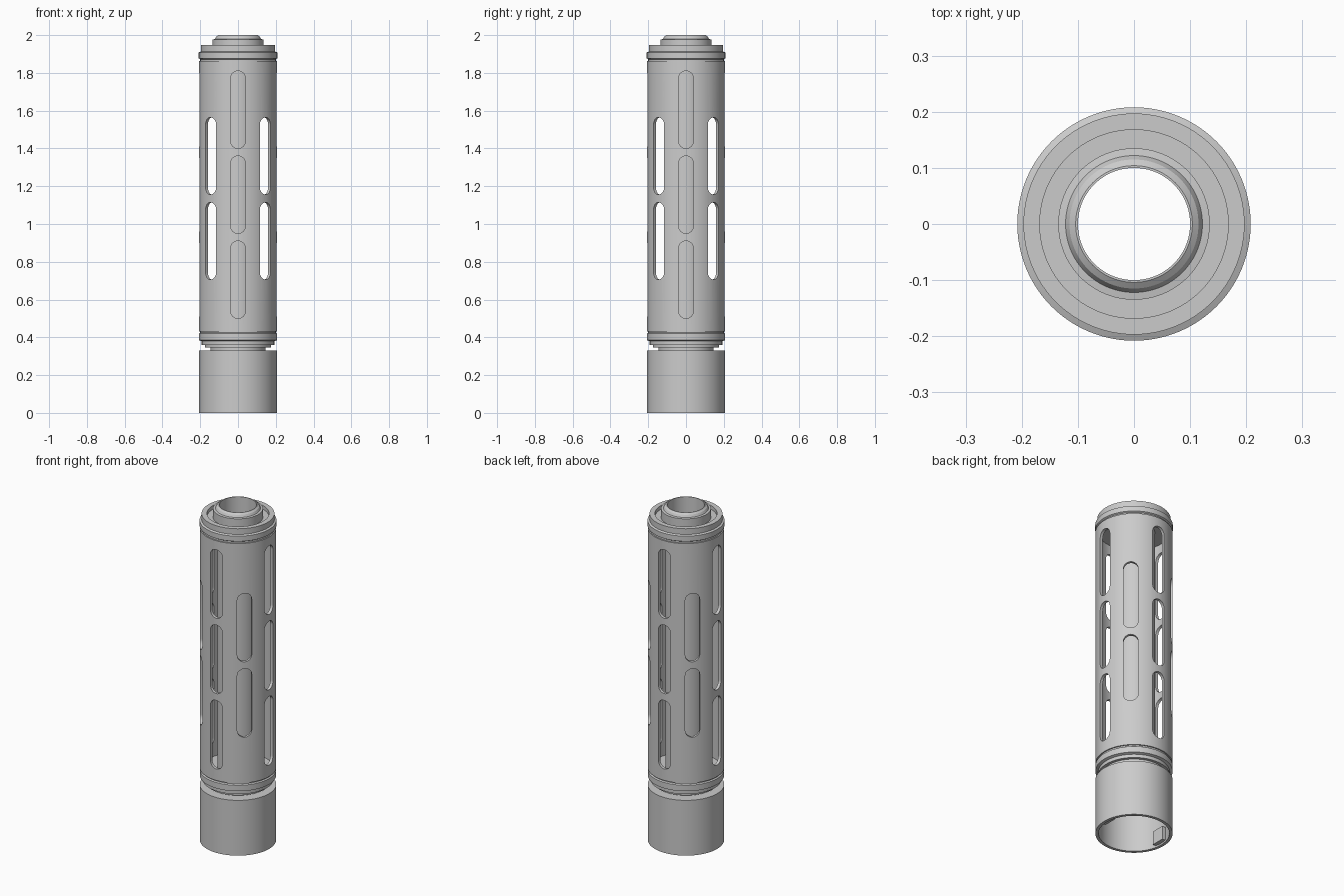
import bpy, bmesh
from math import pi, cos, sin, radians
from mathutils import Matrix

SEGMENTS = 96
if "Cube" in bpy.data.objects:
    bpy.data.objects.remove(bpy.data.objects["Cube"], do_unlink=True)

metal = bpy.data.materials.new("grey metal")
metal.use_nodes = True
grey = (0.6, 0.6, 0.6, 1)
metal.diffuse_color = grey
metal.node_tree.nodes["Principled BSDF"].inputs["Base Color"].default_value = grey


def make_object(name, bm):
    bmesh.ops.recalc_face_normals(bm, faces=bm.faces)
    mesh = bpy.data.meshes.new(name)
    bm.to_mesh(mesh)
    bm.free()
    mesh.materials.append(metal)
    obj = bpy.data.objects.new(name, mesh)
    bpy.context.collection.objects.link(obj)
    return obj


def activate(obj):
    bpy.ops.object.select_all(action="DESELECT")
    obj.select_set(True)
    bpy.context.view_layer.objects.active = obj


def smooth(obj):
    activate(obj)
    bpy.ops.object.shade_smooth_by_angle(angle=radians(25))


def lathe(name, profile):
    """Turn a closed (radius, height) outline around z."""
    bm = bmesh.new()
    rings = []
    for i in range(SEGMENTS):
        a = 2 * pi * i / SEGMENTS
        rings.append([bm.verts.new((r * cos(a), r * sin(a), z)) for r, z in profile])
    n = len(profile)
    for i in range(SEGMENTS):
        here, there = rings[i], rings[(i + 1) % SEGMENTS]
        for j in range(n):
            k = (j + 1) % n
            bm.faces.new((here[j], there[j], there[k], here[k]))
    return make_object(name, bm)


def add_slot(bm, angle, z, half_width=0.04, half_height=0.205):
    """Round-ended prism pointing outward, used to cut one slot."""
    turn = Matrix.Rotation(angle, 4, "Z")
    straight = half_height - half_width
    outline = []
    for i in range(26):
        end = 1 if i < 13 else -1
        a = pi * (i if i < 13 else i - 1) / 12
        outline.append((half_width * cos(a), z + end * straight + half_width * sin(a)))
    inner = [bm.verts.new(turn @ Matrix.Translation((0.15, y, h)).translation)
             for y, h in outline]
    outer = [bm.verts.new(turn @ Matrix.Translation((0.25, y, h)).translation)
             for y, h in outline]
    bm.faces.new(inner)
    bm.faces.new(outer)
    for i in range(len(outline)):
        k = (i + 1) % len(outline)
        bm.faces.new((inner[i], inner[k], outer[k], outer[i]))


# Hollow cup at the bottom
base = lathe("base_cup", [(0.19, 0), (0.207, 0), (0.207, 0.33), (0.10, 0.33),
                          (0.10, 0.30), (0.19, 0.30)])

# Stepped collar between cup and sleeve
collar = lathe("lower_collar", [
    (0.10, 0.33), (0.145, 0.33), (0.145, 0.345), (0.175, 0.345), (0.175, 0.36),
    (0.192, 0.36), (0.192, 0.38), (0.207, 0.385), (0.207, 0.42), (0.20, 0.425),
    (0.20, 0.432), (0.10, 0.432)])

# Slotted outer sleeve
sleeve = lathe("slotted_sleeve", [(0.19, 0.432), (0.207, 0.432),
                                  (0.207, 1.863), (0.19, 1.863)])
bm = bmesh.new()
for side in range(8):
    heights = (0.705, 1.155, 1.605) if side % 2 == 0 else (0.91, 1.36)
    for z in heights:
        add_slot(bm, side * pi / 4, z)
cutter = make_object("slot_cutter", bm)
cutter.hide_render = True
cut = sleeve.modifiers.new("slots", "BOOLEAN")
cut.operation = "DIFFERENCE"
cut.solver = "EXACT"
cut.object = cutter
activate(sleeve)
bpy.ops.object.modifier_apply(modifier=cut.name)
bpy.data.objects.remove(cutter, do_unlink=True)

# Thin tube running through the middle
tube = lathe("inner_tube", [(0.10, 0.432), (0.112, 0.432), (0.112, 1.863), (0.10, 1.863)])

# Top cap with rim, recess and stepped nozzle
cap = lathe("top_cap", [
    (0.10, 1.863), (0.20, 1.863), (0.20, 1.872), (0.208, 1.877), (0.208, 1.908),
    (0.197, 1.913), (0.197, 1.947), (0.168, 1.947), (0.168, 1.925), (0.135, 1.925),
    (0.135, 1.977), (0.122, 1.979), (0.115, 1.992), (0.104, 2.0), (0.10, 2.0)])

for part in (base, collar, sleeve, tube, cap):
    smooth(part)

# Two locking lugs inside the cup
for name, side in (("left_lug", 1), ("right_lug", -1)):
    bm = bmesh.new()
    bmesh.ops.create_cube(bm, size=1, matrix=Matrix.Translation((side * 0.18, 0, 0.05))
                          @ Matrix.Diagonal((0.03, 0.08, 0.08, 1)))
    make_object(name, bm)
